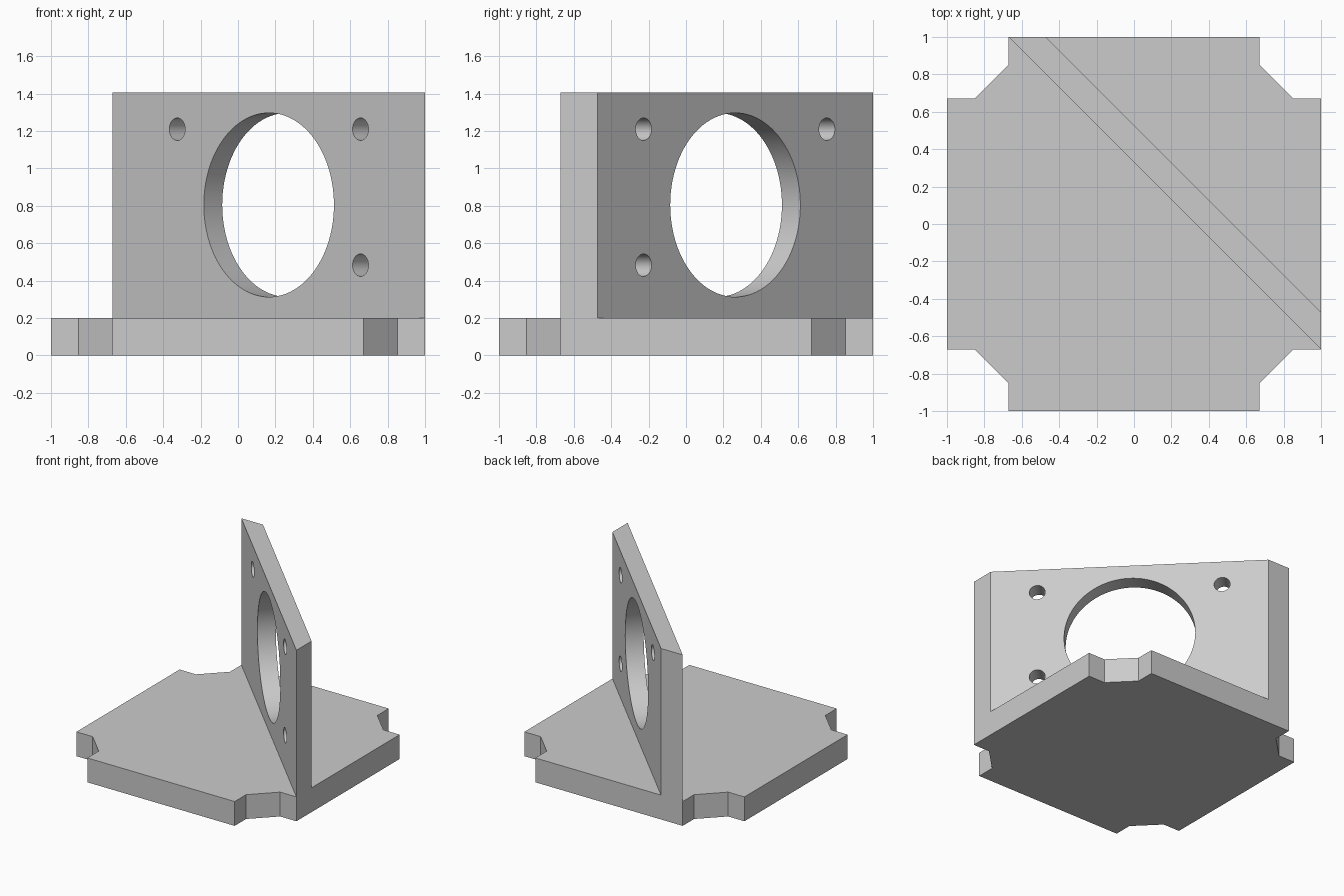
import bpy, bmesh
from math import pi, sqrt
from mathutils import Matrix, Vector

if "Cube" in bpy.data.objects:
    bpy.data.objects.remove(bpy.data.objects["Cube"], do_unlink=True)

# Single plain grey
grey = bpy.data.materials.new("light_grey")
grey.use_nodes = True
colour = (0.6, 0.6, 0.6, 1)
grey.diffuse_color = colour
grey.node_tree.nodes["Principled BSDF"].inputs["Base Color"].default_value = colour


def add_object(name, bm):
    mesh = bpy.data.meshes.new(name)
    bmesh.ops.recalc_face_normals(bm, faces=bm.faces)
    bm.to_mesh(mesh)
    bm.free()
    mesh.materials.append(grey)
    obj = bpy.data.objects.new(name, mesh)
    bpy.context.collection.objects.link(obj)
    return obj


def prism(name, outline, bottom, top):
    bm = bmesh.new()
    face = bm.faces.new([bm.verts.new((x, y, bottom)) for x, y in outline])
    extruded = bmesh.ops.extrude_face_region(bm, geom=[face])["geom"]
    verts = [v for v in extruded if isinstance(v, bmesh.types.BMVert)]
    bmesh.ops.translate(bm, verts=verts, vec=(0, 0, top - bottom))
    return add_object(name, bm)


EDGE, NOTCH, STEP = 1.0, 0.67, 0.852
BASE_TOP, WALL_TOP = 0.2, 1.405

# Square base plate with a notched corner repeated four times
corner = [(EDGE, NOTCH), (STEP, NOTCH), (NOTCH, STEP), (NOTCH, EDGE)]
outline = [Matrix.Rotation(i * pi / 2, 2) @ Vector(p) for i in range(4) for p in corner]
prism("base_plate", outline, 0, BASE_TOP)

# Diagonal mounting wall, ends trimmed flush with the base edges
wall = prism("diagonal_wall",
             [(-NOTCH, EDGE), (EDGE, -NOTCH), (EDGE, -0.473), (-0.473, EDGE)],
             BASE_TOP, WALL_TOP)

# Large opening and three screw holes, bored square to the wall
middle, height = 0.165, 0.805
offset, rise = 0.49, 0.405
holes = [(0, height, 0.492, 96)]
for side, z in [(-1, height + rise), (1, height + rise), (1, height - 0.322)]:
    holes.append((side * offset, z, 0.06, 32))

bm = bmesh.new()
turn = Vector((1, 1, 0)).to_track_quat('Z', 'Y').to_matrix().to_4x4()
for shift, z, radius, sides in holes:
    place = Matrix.Translation((middle + shift + 0.05, middle - shift + 0.05, z))
    bmesh.ops.create_cone(bm, cap_ends=True, segments=sides, radius1=radius,
                          radius2=radius, depth=0.6, matrix=place @ turn)
cutter = add_object("hole_cutter", bm)
cutter.hide_render = True

drill = wall.modifiers.new("drill", 'BOOLEAN')
drill.operation = 'DIFFERENCE'
drill.solver = 'EXACT'
drill.object = cutter
bpy.ops.object.select_all(action='DESELECT')
bpy.context.view_layer.objects.active = wall
wall.select_set(True)
bpy.ops.object.modifier_apply(modifier=drill.name)
bpy.data.objects.remove(cutter, do_unlink=True)

# Smooth bores with crisp rims
bpy.ops.object.shade_smooth_by_angle(angle=pi / 6)
